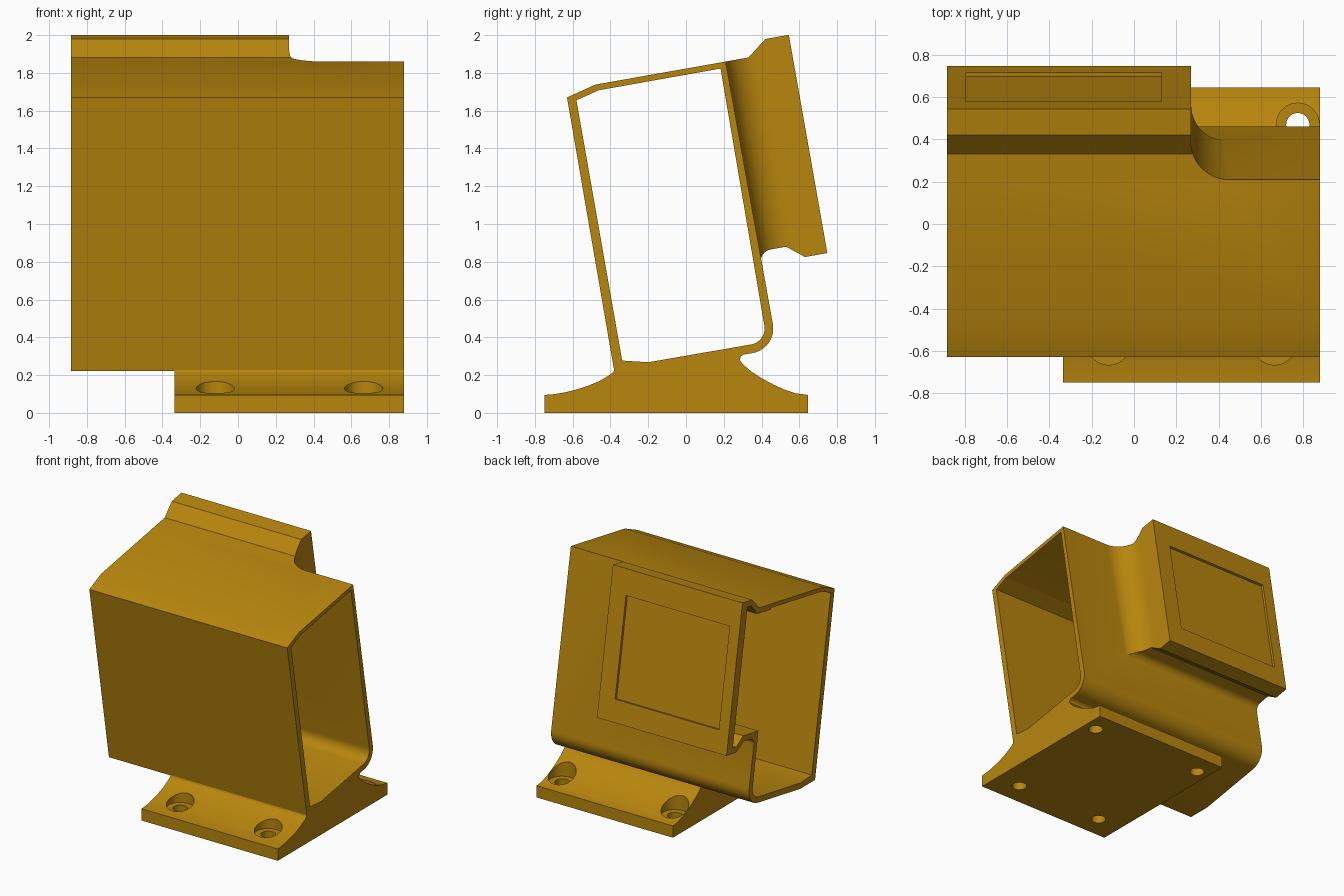
import bpy, bmesh, math
from mathutils import Vector

if "Cube" in bpy.data.objects:
    bpy.data.objects.remove(bpy.data.objects["Cube"])

X0, X1 = -0.885, 0.88
TILT = math.radians(10)

gold = bpy.data.materials.new("dark_gold")
gold.diffuse_color = (0.479, 0.238, 0.004, 1)
gold.use_nodes = True
gold.node_tree.nodes["Principled BSDF"].inputs["Base Color"].default_value = gold.diffuse_color


def prism(name, base, offset):
    """Solid made by sweeping a closed 3D polygon along an offset."""
    bm = bmesh.new()
    face = bm.faces.new([bm.verts.new(p) for p in base])
    ext = bmesh.ops.extrude_face_region(bm, geom=[face])
    verts = [v for v in ext["geom"] if isinstance(v, bmesh.types.BMVert)]
    bmesh.ops.translate(bm, verts=verts, vec=Vector(offset))
    bmesh.ops.recalc_face_normals(bm, faces=bm.faces)
    mesh = bpy.data.meshes.new(name)
    bm.to_mesh(mesh)
    bm.free()
    mesh.materials.append(gold)
    obj = bpy.data.objects.new(name, mesh)
    bpy.context.collection.objects.link(obj)
    return obj


def along_x(name, yz, xa, xb):
    return prism(name, [(xa, y, z) for y, z in yz], (xb - xa, 0, 0))


def tilted(d, s):
    """Depth d behind the sloped rear wall, distance s up along it."""
    c, k = math.cos(TILT), math.sin(TILT)
    return (0.21 + d * c - s * k, 1.86 + d * k + s * c)


def arc(cx, cy, r, a0, a1, n=12):
    angles = [math.radians(a0 + (a1 - a0) * i / n) for i in range(n + 1)]
    return [(cx + r * math.cos(a), cy + r * math.sin(a)) for a in angles]


def boolean(obj, tool, operation):
    mod = obj.modifiers.new(operation, 'BOOLEAN')
    mod.operation, mod.solver, mod.object = operation, 'EXACT', tool
    bpy.context.view_layer.objects.active = obj
    bpy.ops.object.modifier_apply(modifier=mod.name)
    bpy.data.objects.remove(tool)


# Tilted box tube with a rounded lower rear corner
body = along_x("tilted_box_mount", [(-0.63, 1.67), (-0.48, 1.738), (0.21, 1.86)]
               + arc(0.33, 0.447, 0.132, 10, -80) + [(-0.19, 0.222), (-0.38, 0.222)], X0, X1)
tube_inside = along_x("tube_inside", [(-0.58, 1.655), (-0.462, 1.708), (0.183, 1.823)]
                      + arc(0.33, 0.447, 0.086, 10, -80)
                      + [(-0.2, 0.268), (-0.338, 0.277)], X0 - 0.1, X1 + 0.1)

# Rear panel housing, flared into the tube at its right end
housing = along_x("rear_housing", [tilted(d, s) for d, s in [
    (-0.02, -0.01), (0, 0), (0.122, 0), (0.228, 0.081), (0.354, 0.081), (0.354, -1.092),
    (0.234, -1.092), (0.145, -1.021)] + arc(0.06, -1.081, 0.06, 90, 180, 8)
    + [(-0.02, -1.081)]], X0, 0.6)
flare = [(X0 - 0.1, -0.1), (X0 - 0.1, 0.5), (0.27, 0.5)] + arc(0.45, 0.18, 0.18, 180, 270) + [(0.45, -0.1)]
low, high = tilted(0, -1.3), tilted(0, 0.3)
flare_base = [(x, low[0] + d * math.cos(TILT), low[1] + d * math.sin(TILT)) for x, d in flare]
boolean(housing, prism("flare", flare_base, (0, high[0] - low[0], high[1] - low[1])), 'INTERSECT')
boolean(body, housing, 'UNION')

# Flanged foot with concave flanks
foot = along_x("foot", [
    (-0.75, 0), (-0.75, 0.095), (-0.70, 0.099), (-0.64, 0.109), (-0.58, 0.124), (-0.52, 0.143),
    (-0.46, 0.168), (-0.41, 0.197), (-0.385, 0.215), (-0.375, 0.24), (-0.2, 0.24), (0.31, 0.33),
    (0.305, 0.311), (0.29, 0.298), (0.285, 0.28), (0.3, 0.258), (0.34, 0.224), (0.40, 0.184),
    (0.46, 0.151), (0.52, 0.124), (0.58, 0.104), (0.645, 0.095), (0.645, 0)], -0.335, X1)

# Counterbored screw holes
for hx, hy in [(-0.12, -0.565), (0.665, -0.565), (-0.23, 0.47), (0.775, 0.47)]:
    for r, z0, z1 in [(0.055, -0.1, 0.2), (0.102, 0.085, 0.31)]:
        ring = [(x, y, z0) for x, y in arc(hx, hy, r, 0, 360, 32)[:-1]]
        boolean(foot, prism("bore", ring, (0, 0, z1 - z0)), 'DIFFERENCE')
boolean(body, foot, 'UNION')

# Hollow tube, and the pocket behind the panel that opens into it
boolean(body, tube_inside, 'DIFFERENCE')
pocket = along_x("pocket", [tilted(d, s) for d, s in [
    (-0.1, -0.045), (0.14, -0.045), (0.235, 0.035), (0.28, 0.035), (0.28, -1.047),
    (0.235, -1.047), (0.16, -0.975), (-0.1, -0.975)]], X0 - 0.1, 0.23)
boolean(body, pocket, 'DIFFERENCE')

# Shallow rectangular recess in the rear panel
recess = along_x("recess", [tilted(d, s) for d, s in [
    (0.334, -0.12), (0.45, -0.12), (0.45, -0.915), (0.334, -0.915)]], -0.795, 0.13)
boolean(body, recess, 'DIFFERENCE')

# Smooth the curved surfaces, keep the edges sharp
bpy.ops.object.select_all(action='DESELECT')
body.select_set(True)
bpy.context.view_layer.objects.active = body
bpy.ops.object.shade_smooth_by_angle(angle=math.radians(22))
